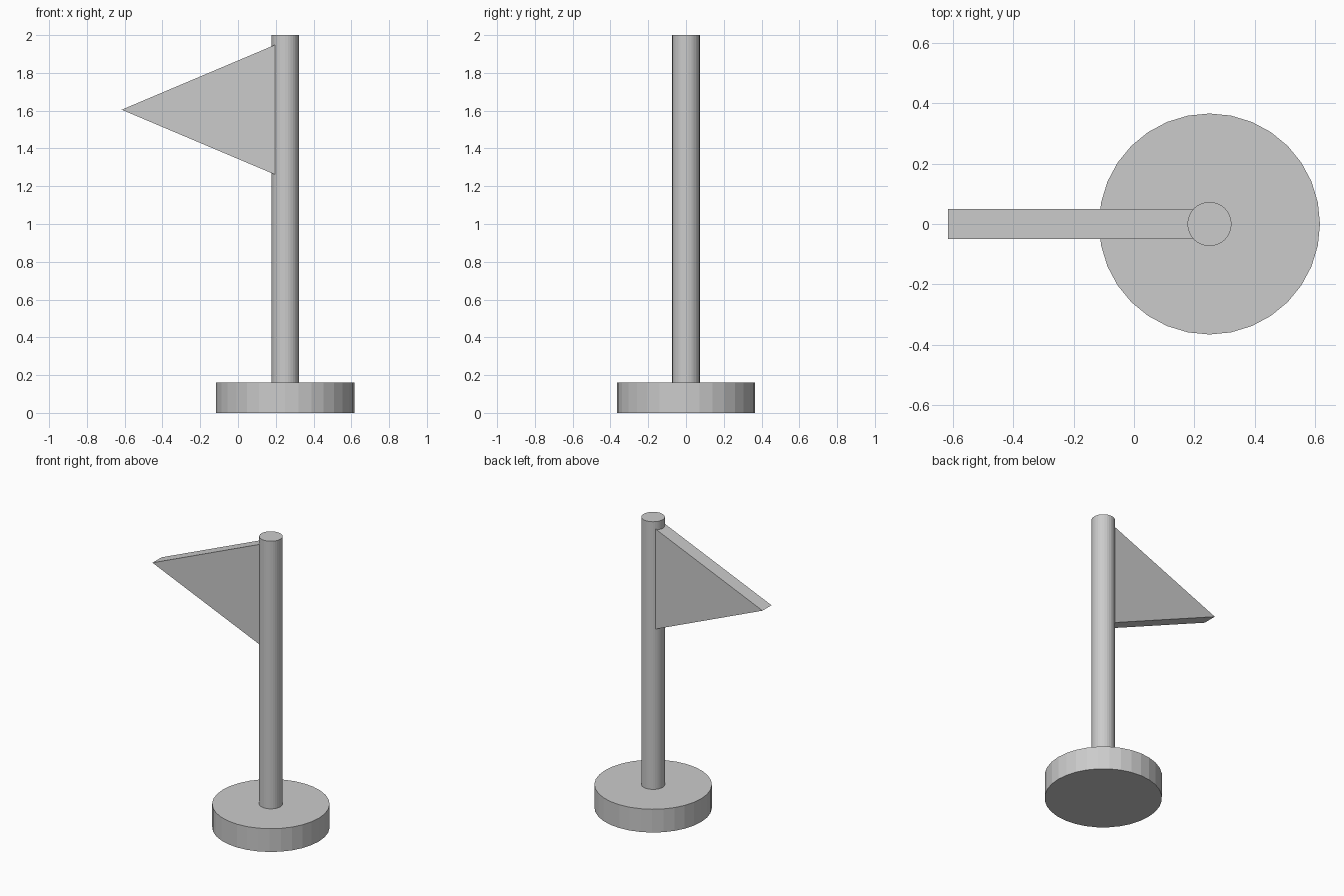
import bpy
import bmesh

cube = bpy.data.objects.get("Cube")
if cube:
    bpy.data.objects.remove(cube, do_unlink=True)

# One plain grey for every part
grey = bpy.data.materials.new("light_grey")
grey.use_nodes = True
colour = (0.6, 0.6, 0.6, 1)
grey.diffuse_color = colour
grey.node_tree.nodes["Principled BSDF"].inputs["Base Color"].default_value = colour

POLE_X = 0.25


def cylinder(name, radius, bottom, top):
    bpy.ops.mesh.primitive_cylinder_add(
        vertices=32, radius=radius, depth=top - bottom,
        location=(POLE_X, 0, (bottom + top) / 2))
    obj = bpy.context.object
    obj.name = name
    obj.data.materials.append(grey)
    return obj


def prism(name, profile, half_depth):
    """Extrude an x-z profile along y."""
    bm = bmesh.new()
    face = bm.faces.new([bm.verts.new((x, -half_depth, z)) for x, z in profile])
    out = bmesh.ops.extrude_face_region(bm, geom=[face])
    verts = [v for v in out["geom"] if isinstance(v, bmesh.types.BMVert)]
    bmesh.ops.translate(bm, verts=verts, vec=(0, 2 * half_depth, 0))
    bmesh.ops.recalc_face_normals(bm, faces=bm.faces)
    mesh = bpy.data.meshes.new(name)
    bm.to_mesh(mesh)
    bm.free()
    mesh.materials.append(grey)
    obj = bpy.data.objects.new(name, mesh)
    bpy.context.collection.objects.link(obj)
    return obj


# Round foot and tall pole
cylinder("base", 0.366, 0, 0.16)
cylinder("pole", 0.073, 0.16, 2)

# Triangular pennant, its straight edge set into the pole
prism("flag", [(0.2, 1.26), (0.2, 1.95), (-0.616, 1.605)], 0.049)
